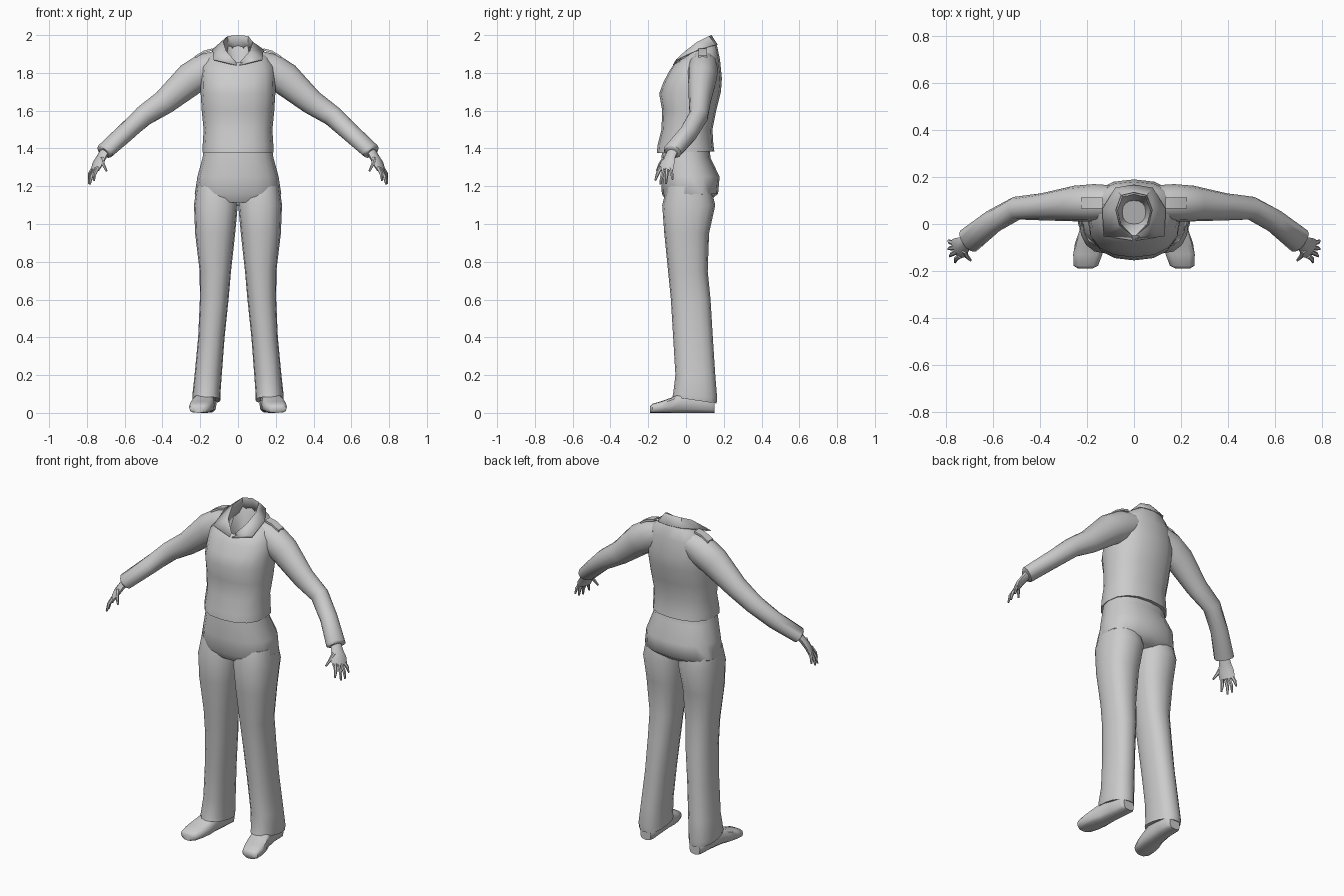
import bpy, bmesh, math
from mathutils import Vector

if "Cube" in bpy.data.objects:
    bpy.data.objects.remove(bpy.data.objects["Cube"], do_unlink=True)

GREY = (0.6, 0.6, 0.6, 1)
grey = bpy.data.materials.new("plain grey")
grey.use_nodes = True
grey.diffuse_color = GREY
grey.node_tree.nodes["Principled BSDF"].inputs["Base Color"].default_value = GREY


def finish(name, bm, angle=50):
    bmesh.ops.recalc_face_normals(bm, faces=bm.faces)
    mesh = bpy.data.meshes.new(name)
    bm.to_mesh(mesh)
    bm.free()
    mesh.materials.append(grey)
    ob = bpy.data.objects.new(name, mesh)
    bpy.context.collection.objects.link(ob)
    bpy.ops.object.select_all(action='DESELECT')
    bpy.context.view_layer.objects.active = ob
    ob.select_set(True)
    bpy.ops.object.shade_smooth_by_angle(angle=math.radians(angle))
    return ob


def loft(name, rings, closed=True, caps=True):
    """Skin a list of point rings."""
    bm = bmesh.new()
    rows = [[bm.verts.new(p) for p in ring] for ring in rings]
    n = len(rows[0])
    for a, b in zip(rows, rows[1:]):
        for i in range(n if closed else n - 1):
            j = (i + 1) % n
            bm.faces.new((a[i], a[j], b[j], b[i]))
    if caps:
        bm.faces.new(rows[0])
        bm.faces.new(rows[-1])
    return finish(name, bm)


def spow(v, e):
    return math.copysign(abs(v) ** e, v)


def level_ring(cx, hw, yf, yb, zf, zb, n=16, e=0.85):
    """Body cross-section, given front and back y and z."""
    pts = []
    for i in range(n):
        a = math.tau * i / n
        t = 0.5 + 0.5 * spow(math.sin(a), e)
        pts.append((cx + hw * spow(math.cos(a), e), yf + (yb - yf) * t, zf + (zb - zf) * t))
    return pts


def tube(name, path, n=10):
    """Limb along a path of (x, y, z, side radius, upper radius)."""
    rings = []
    for i, (x, y, z, ru, rv) in enumerate(path):
        t = Vector(path[min(i + 1, len(path) - 1)][:3]) - Vector(path[max(i - 1, 0)][:3])
        u = t.cross(Vector((0, 0, 1))).normalized()
        v = u.cross(t).normalized()
        rings.append([Vector((x, y, z)) + u * ru * math.cos(math.tau * k / n)
                      + v * rv * math.sin(math.tau * k / n) for k in range(n)])
    return loft(name, rings)


# Shirt body, turning inward at the neck opening
shirt = [
    (.17, -.12, .12, 1.38, 1.39), (.188, -.155, .15, 1.375, 1.385),
    (.187, -.15, .145, 1.42, 1.42), (.182, -.13, .14, 1.5, 1.5),
    (.192, -.126, .16, 1.6, 1.6), (.198, -.142, .185, 1.69, 1.7),
    (.197, -.12, .19, 1.75, 1.77), (.19, -.088, .18, 1.81, 1.87),
    (.15, -.065, .165, 1.845, 1.94), (.085, -.05, .145, 1.855, 1.975),
    (.07, -.03, .125, 1.84, 1.94), (.05, .0, .1, 1.77, 1.8)]
loft("shirt_body", [level_ring(0, *r) for r in shirt])

# Trouser hips
hips = [(.18, -.125, .125, 1.4, 1.4), (.188, -.13, .13, 1.35, 1.35),
        (.215, -.132, .178, 1.25, 1.25), (.229, -.128, .17, 1.16, 1.16),
        (.19, -.1, .12, 1.115, 1.12)]
loft("trouser_hips", [level_ring(0, *r) for r in hips])

# Collar: folded band with pointed tips
inner = [(0, .135, 2), (.055, .122, 1.995), (.078, .06, 1.965), (.062, -.005, 1.915), (.004, -.052, 1.85)]
outer = [(0, .168, 1.95), (.08, .155, 1.95), (.135, .065, 1.925), (.13, -.052, 1.872), (.008, -.07, 1.842)]


def both_sides(half):
    return [(-x, y, z) for x, y, z in half[:0:-1]] + half


def sink(pts):
    return [(x * .9, .04 + (y - .04) * .9, z - .07) for x, y, z in pts]


collar = loft("collar", [both_sides(outer), both_sides(inner), sink(both_sides(inner))], False, False)
thick = collar.modifiers.new("thickness", 'SOLIDIFY')
thick.thickness = 0.006

arm = [(.1, .09, 1.845, .075, .075), (.17, .09, 1.815, .08, .092), (.25, .087, 1.768, .076, .088),
       (.39, .073, 1.645, .058, .066), (.5, .067, 1.572, .05, .056),
       (.6, .012, 1.48, .05, .05), (.705, -.072, 1.385, .056, .043),
       (.71, -.075, 1.38, .044, .032)]
leg = [(.115, .105, -.1, .13, 1.2, 1.2), (.117, .116, -.126, .155, 1.1, 1.1),
       (.121, .106, -.115, .122, .95, .95), (.12, .083, -.095, .115, .75, .75),
       (.126, .076, -.08, .13, .6, .6), (.141, .07, -.068, .142, .4, .4),
       (.158, .072, -.056, .155, .2, .2), (.168, .074, -.068, .165, .1, .08),
       (.166, .073, -.072, .162, .085, .05), (.166, .06, -.05, .14, .09, .06)]
hand = [(.7, -.068, 1.39, .03, .024), (.722, -.084, 1.355, .034, .02),
        (.742, -.1, 1.32, .046, .018), (.758, -.108, 1.285, .044, .013)]
# Finger name: root, tip
fingers = {
    "thumb": ((.722, -.115, 1.35), (.695, -.155, 1.28)),
    "index_finger": ((.742, -.135, 1.3), (.762, -.163, 1.23)),
    "middle_finger": ((.753, -.118, 1.295), (.784, -.137, 1.21)),
    "ring_finger": ((.76, -.1, 1.295), (.79, -.106, 1.212)),
    "little_finger": ((.765, -.083, 1.298), (.79, -.07, 1.235))}
# Shoe sections: y, centre x, half width, height
shoe = [(-.19, .207, .03, .035), (-.178, .205, .052, .048), (-.13, .197, .062, .062),
        (-.08, .188, .063, .08), (-.03, .178, .055, .105), (.06, .168, .05, .11),
        (.13, .164, .05, .09), (.152, .164, .035, .075)]


def shoe_ring(y, cx, hw, h, n=12):
    return [(cx + hw * spow(math.cos(math.tau * k / n), .7), y,
             h * (.5 + .5 * spow(math.sin(math.tau * k / n), .6))) for k in range(n)]


for side, s in (("left", 1), ("right", -1)):
    def flip(path):
        return [(s * p[0], *p[1:]) for p in path]

    tube(side + "_sleeve", flip(arm), 12)
    tube(side + "_hand", flip(hand), 8)
    for label, (root, tip) in fingers.items():
        mid = tuple(Vector(root).lerp(Vector(tip), .55) + Vector((.006, 0, .004)))
        tube(side + "_" + label, flip([(*root, .011, .011), (*mid, .0095, .0095), (*tip, .005, .005)]), 6)
    loft(side + "_trouser_leg", [level_ring(*r) for r in flip(leg)])
    loft(side + "_shoe", [[(s * x, y, z) for x, y, z in shoe_ring(*r)] for r in shoe])

    # Shoulder strap following the slope of the sleeve
    strap = []
    for x, z in ((.135, 1.93), (.18, 1.918), (.225, 1.892)):
        strap.append([(s * x, y, z + h) for y, h in ((.065, -.012), (.112, -.012), (.112, .0), (.065, .0))])
    loft(side + "_shoulder_strap", strap)
